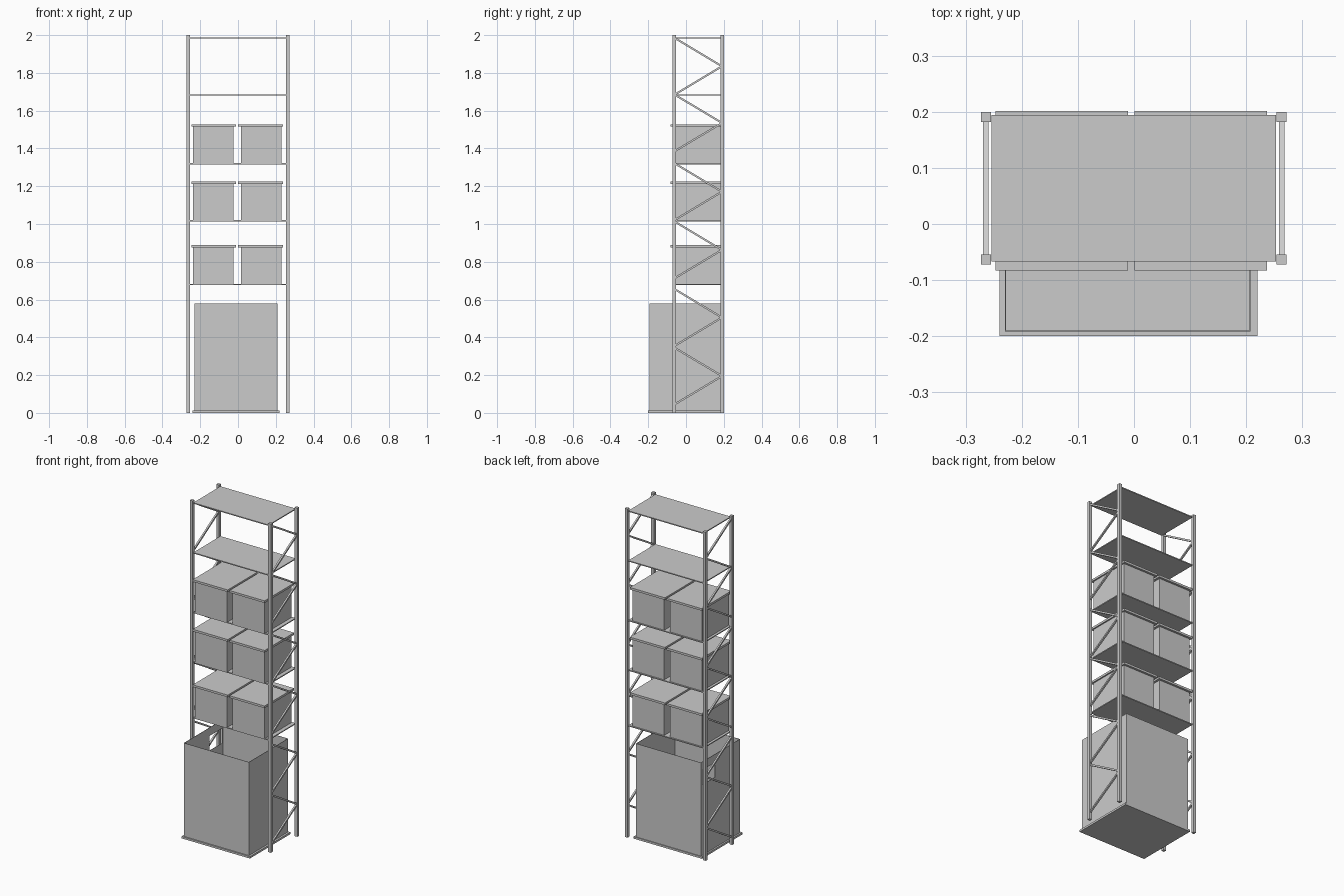
import bpy
import bmesh
from mathutils import Vector

if "Cube" in bpy.data.objects:
    bpy.data.objects.remove(bpy.data.objects["Cube"])

grey = bpy.data.materials.new("plain grey")
grey.use_nodes = True
grey.diffuse_color = (0.6, 0.6, 0.6, 1)
grey.node_tree.nodes["Principled BSDF"].inputs["Base Color"].default_value = grey.diffuse_color


def box(name, x, y, z):
    """Box from (low, high) ranges along each axis."""
    spans = [x, y, z]
    bpy.ops.mesh.primitive_cube_add(size=1, location=[sum(s) / 2 for s in spans])
    ob = bpy.context.object
    ob.name = name
    ob.scale = [s[1] - s[0] for s in spans]
    bpy.ops.object.transform_apply(location=False, rotation=False, scale=True)
    ob.data.materials.append(grey)
    return ob


def brace(name, x, start, end, width=0.01):
    """Square bar between two (y, z) points in a side frame."""
    a, b = Vector((x, *start)), Vector((x, *end))
    half = (b - a).length / 2
    ob = box(name, (-width / 2, width / 2), (-width / 2, width / 2), (-half, half))
    ob.location = (a + b) / 2
    ob.rotation_euler = Vector((0, 0, 1)).rotation_difference(b - a).to_euler()


# Upright frames: posts and zigzag braces
for side, sx in (("right", -0.264), ("left", 0.263)):
    for end, y in (("front", -0.063), ("back", 0.191)):
        box(f"{end}_{side}_post", (sx - 0.009, sx + 0.009), (y - 0.009, y + 0.009), (0, 2))
    for top in (1.985, 1.685, 1.321, 1.013, 0.655, 0.345):
        brace(f"{side}_upper_brace", sx, (-0.06, top), (0.187, top - 0.148))
        brace(f"{side}_lower_brace", sx, (0.187, top - 0.152), (-0.06, top - 0.3))

# Shelf boards
for z in (0.682, 1.02, 1.322, 1.685, 1.988):
    box("shelf", (-0.254, 0.253), (-0.067, 0.194), (z - 0.006, z))

# Lidded storage boxes, two per loaded shelf
for z in (0.682, 1.02, 1.322):
    for x, inset in ((-0.247, 0.008), (0.001, 0.014)):
        box("storage_box", (x + inset, x + inset + 0.214), (-0.072, 0.188), (z, z + 0.195))
        box("storage_box_lid", (x, x + 0.236), (-0.083, 0.201), (z + 0.193, z + 0.206))

# Large open bin on a base plate
box("bin_base", (-0.24, 0.22), (-0.2, 0.19), (0, 0.012))
bin_body = box("bin", (-0.23, 0.208), (-0.192, 0.185), (0.01, 0.58))
bm = bmesh.new()
bm.from_mesh(bin_body.data)
bmesh.ops.delete(bm, geom=[f for f in bm.faces if f.normal.z > 0.9], context='FACES')
bm.to_mesh(bin_body.data)
bm.free()
wall = bin_body.modifiers.new("wall", 'SOLIDIFY')
wall.thickness = 0.003

# Hand opening in the right wall of the bin
cutter = box("opening_cutter", (-0.25, -0.21), (0.05, 0.17), (0.44, 0.53))
cutter.hide_render = True
cutter.hide_viewport = True
cut = bin_body.modifiers.new("opening", 'BOOLEAN')
cut.object = cutter
cut.solver = 'EXACT'
